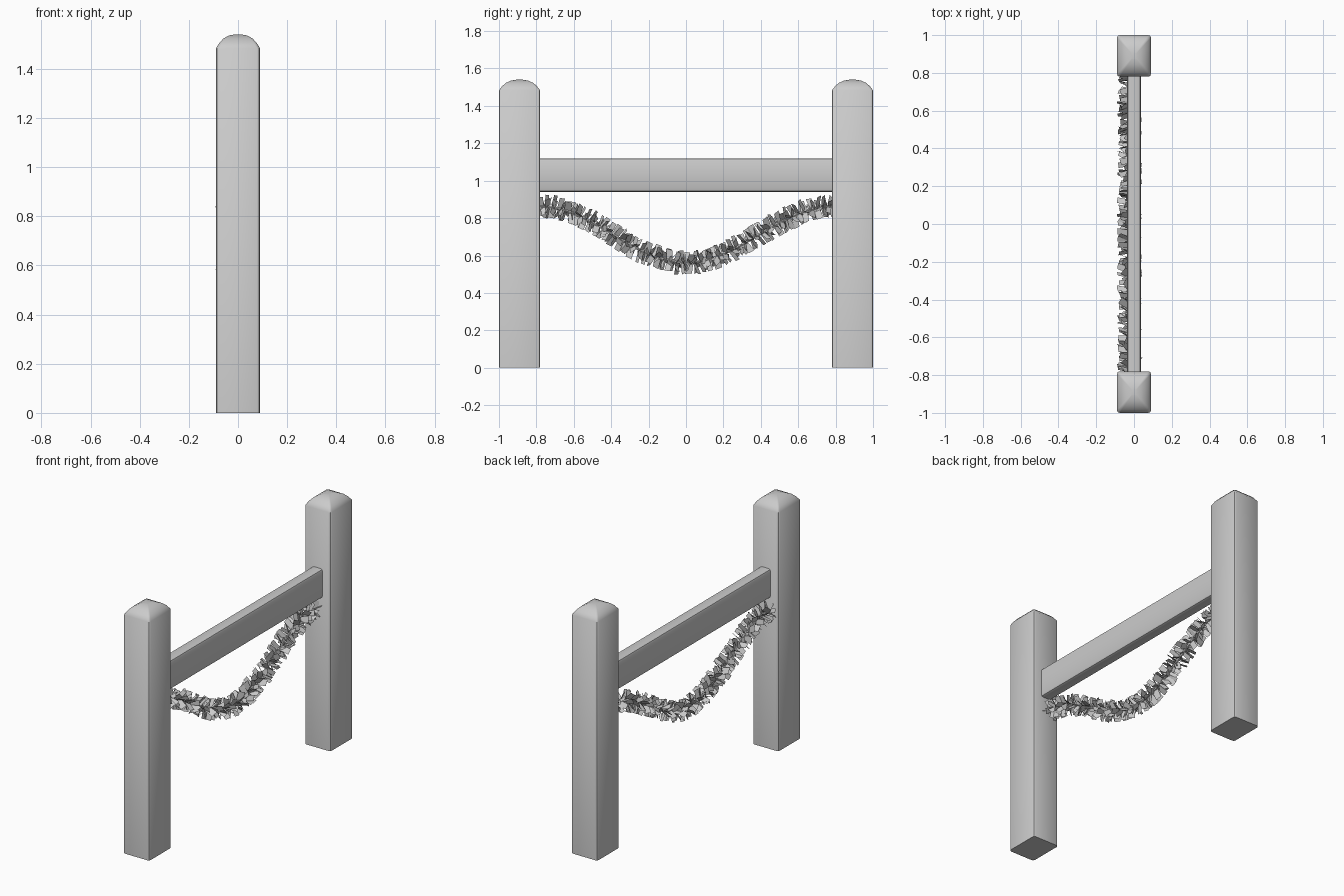
import bpy, bmesh, math, random
from mathutils import Vector

if "Cube" in bpy.data.objects:
    bpy.data.objects.remove(bpy.data.objects["Cube"])

random.seed(4)


def make_object(name, bm, smooth=True):
    me = bpy.data.meshes.new(name)
    bm.to_mesh(me)
    bm.free()
    ob = bpy.data.objects.new(name, me)
    bpy.context.collection.objects.link(ob)
    if smooth:
        bpy.ops.object.select_all(action='DESELECT')
        ob.select_set(True)
        bpy.context.view_layer.objects.active = ob
        bpy.ops.object.shade_smooth_by_angle(angle=math.radians(40))
    return ob


def rounded_rect(a, b, r, seg=2):
    """Outline of a rectangle with half sizes a, b and rounded corners."""
    pts = []
    for i, (sx, sy) in enumerate([(1, 1), (-1, 1), (-1, -1), (1, -1)]):
        for k in range(seg + 1):
            t = math.pi / 2 * (i + k / seg)
            pts.append((sx * (a - r) + r * math.cos(t), sy * (b - r) + r * math.sin(t)))
    return pts


def loft(rings):
    """Skin a list of rings and cap both ends."""
    bm = bmesh.new()
    rows = [[bm.verts.new(p) for p in ring] for ring in rings]
    n = len(rows[0])
    for lo, hi in zip(rows, rows[1:]):
        for i in range(n):
            bm.faces.new((lo[i], lo[(i + 1) % n], hi[(i + 1) % n], hi[i]))
    bm.faces.new(rows[0][::-1])
    bm.faces.new(rows[-1])
    bmesh.ops.recalc_face_normals(bm, faces=bm.faces)
    return bm


# Two posts with domed tops
outline = rounded_rect(0.09, 0.11, 0.014)
levels = [(1, 0), (1, 1.483), (0.84, 1.506), (0.66, 1.523), (0.42, 1.535), (0.15, 1.54)]
for name, y in (("front_post", -0.89), ("back_post", 0.89)):
    make_object(name, loft([[(px * s, y + py * s, z) for px, py in outline] for s, z in levels]))

# Rail between the posts
section = rounded_rect(0.036, 0.09, 0.014)
make_object("rail", loft([[(px, y, 1.03 + pz) for px, pz in section] for y in (-0.79, 0.79)]))


# Hanging garland: thin stem wrapped in flat leaf cards
CX, SPAN = -0.023, 0.78


def path(y):
    return Vector((CX, y, 0.862 - 0.15 * (1 + math.cos(math.pi * y / SPAN))))


def frame(y):
    t = (path(y + 0.001) - path(y - 0.001)).normalized()
    side = Vector((1, 0, 0))
    return t, side, side.cross(t)


stem_rings = []
for i in range(33):
    y = -0.8 + 1.6 * i / 32
    t, u, v = frame(y)
    stem_rings.append([path(y) + 0.008 * (u * math.cos(a) + v * math.sin(a))
                       for a in (k * math.pi / 3 for k in range(6))])
make_object("garland_stem", loft(stem_rings))

bm = bmesh.new()
stations, spokes = 48, 7
for i in range(stations):
    for k in range(spokes):
        y = -0.77 + 1.54 * (i + random.uniform(-0.3, 0.3)) / (stations - 1)
        t, u, v = frame(y)
        a = 2 * math.pi * (k + 0.5 * (i % 2)) / spokes + random.uniform(-0.25, 0.25)
        radial = u * math.cos(a) + v * math.sin(a)
        around = v * math.cos(a) - u * math.sin(a)
        twist = random.uniform(0.1, 1.2) * random.choice((-1, 1))
        wide = (t * math.cos(twist) + around * math.sin(twist)) * random.uniform(0.012, 0.02)
        lean = t * random.uniform(-0.012, 0.02)
        base = path(y) + radial * 0.005
        tip = path(y) + radial * random.uniform(0.055, 0.067) + lean
        bm.faces.new([bm.verts.new(p) for p in (base - wide, base + wide, tip + wide, tip - wide)])
make_object("garland_leaves", bm, smooth=False)
